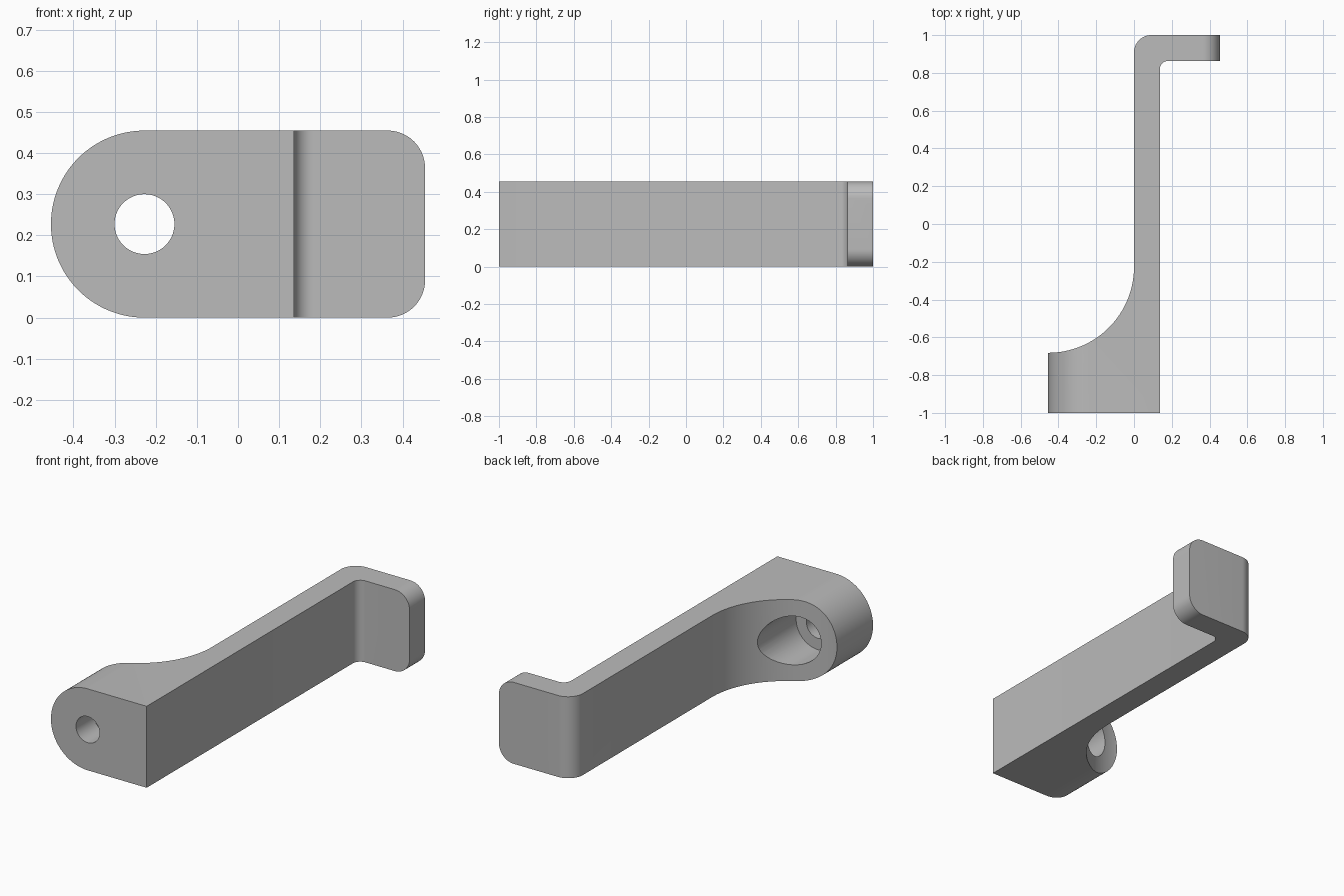
import bpy, bmesh, math
from mathutils import Matrix, Vector

cube = bpy.data.objects.get("Cube")
if cube:
    bpy.data.objects.remove(cube, do_unlink=True)

U = 1 / 22             # design unit
H = 10 * U             # bracket height
HOLE_X, HOLE_Z = -5 * U, 5 * U


def arc(cx, cy, r, start, end, n):
    """Points along an arc, in degrees, in design units."""
    angles = [math.radians(start + (end - start) * i / n) for i in range(n + 1)]
    return [(cx + r * math.cos(a), cy + r * math.sin(a)) for a in angles]


def prism(name, points, place, direction):
    """Extrude a flat outline into a closed solid."""
    bm = bmesh.new()
    face = bm.faces.new([bm.verts.new(place(a * U, b * U)) for a, b in points])
    grown = bmesh.ops.extrude_face_region(bm, geom=[face])
    verts = [g for g in grown["geom"] if isinstance(g, bmesh.types.BMVert)]
    bmesh.ops.translate(bm, verts=verts, vec=Vector(direction))
    bmesh.ops.recalc_face_normals(bm, faces=bm.faces)
    mesh = bpy.data.meshes.new(name)
    bm.to_mesh(mesh)
    bm.free()
    obj = bpy.data.objects.new(name, mesh)
    bpy.context.collection.objects.link(obj)
    return obj


def bore(name, radius, y0, y1):
    """Round cutter along y through the lug."""
    return prism(name, arc(-5, 5, radius, 0, 360 - 360 / 64, 63),
                 lambda a, b: (a, y0, b), (0, y1 - y0, 0))


# Plan outline: lug, concave fillet, arm and bent tab
plan = [(3, -22)]
plan += arc(4, 18, 1, 180, 90, 10)
plan += [(10, 19), (10, 22)]
plan += arc(2, 20, 2, 90, 180, 14)
plan += arc(-10, -5, 10, 0, -90, 40)
plan += [(-10, -22)]
bracket = prism("bracket", plan, lambda a, b: (a, b, 0), (0, 0, H))

# Front silhouette: round lug end on the right, rounded tab corners on the left
outline = arc(-5, 5, 5, 90, 270, 64)
outline += arc(8, 2, 2, -90, 0, 14) + arc(8, 8, 2, 0, 90, 14)
silhouette = prism("silhouette_cutter", outline,
                   lambda a, b: (a, -1.2, b), (0, 2.4, 0))

# Screw hole with a wider counterbore from the back
hole = bore("hole_cutter", 1.6, -1.2, 0)
counterbore = bore("counterbore_cutter", 3, -1 + 3.5 * U, 0)

for cutter, operation in ((silhouette, "INTERSECT"), (hole, "DIFFERENCE"),
                          (counterbore, "DIFFERENCE")):
    mod = bracket.modifiers.new(cutter.name, "BOOLEAN")
    mod.object, mod.operation, mod.solver = cutter, operation, "EXACT"

# Bake the cuts, then drop the cutters
graph = bpy.context.evaluated_depsgraph_get()
bracket_mesh = bpy.data.meshes.new_from_object(bracket.evaluated_get(graph))
bracket.modifiers.clear()
bracket.data = bracket_mesh
for cutter in (silhouette, hole, counterbore):
    bpy.data.objects.remove(cutter, do_unlink=True)

# Plain grey finish
grey = bpy.data.materials.new("plain grey")
grey.use_nodes = True
colour = (0.5, 0.5, 0.5, 1)
grey.diffuse_color = colour
grey.node_tree.nodes["Principled BSDF"].inputs["Base Color"].default_value = colour
bracket.data.materials.clear()
bracket.data.materials.append(grey)

bpy.ops.object.select_all(action="DESELECT")
bracket.select_set(True)
bpy.context.view_layer.objects.active = bracket
bpy.ops.object.shade_smooth_by_angle(angle=math.radians(25))
